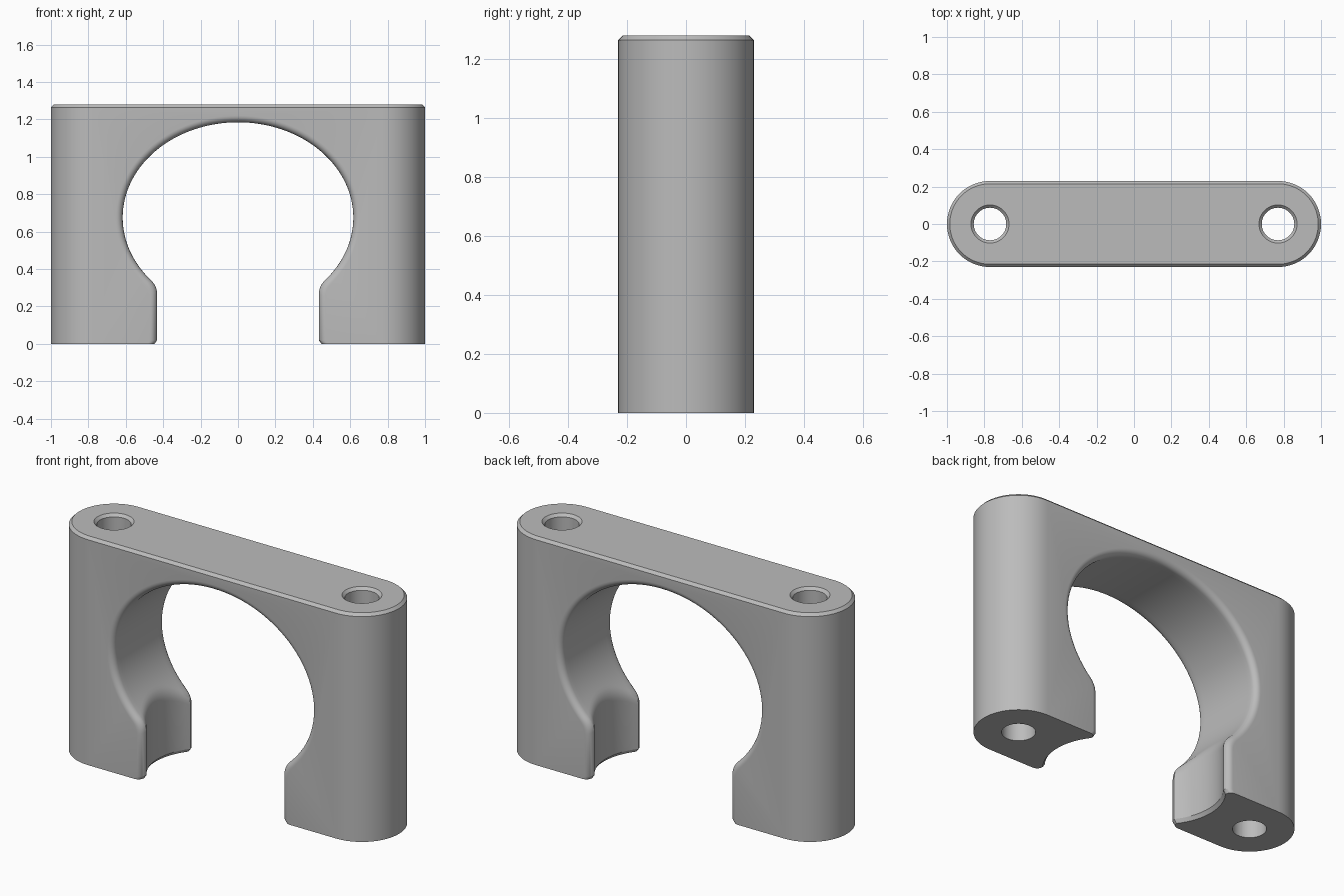
import bpy, bmesh
from math import sin, cos, pi, acos, sqrt

old = bpy.data.objects.get("Cube")
if old:
    bpy.data.objects.remove(old, do_unlink=True)

HALF = 0.23              # half depth, also the radius of the rounded ends
TOP = 1.28
BOLT_X = 1 - HALF
FILLET = 0.035

grey = bpy.data.materials.new("plain grey")
grey.use_nodes = True
grey.diffuse_color = (0.5, 0.5, 0.5, 1)
grey.node_tree.nodes["Principled BSDF"].inputs["Base Color"].default_value = (0.5, 0.5, 0.5, 1)


def loft(name, rings):
    """Closed solid through rings that share one point count."""
    bm = bmesh.new()
    loops = [[bm.verts.new(p) for p in ring] for ring in rings]
    n = len(loops[0])
    for a, b in zip(loops, loops[1:]):
        for i in range(n):
            j = (i + 1) % n
            bm.faces.new((a[i], a[j], b[j], b[i]))
    bm.faces.new(loops[0])
    bm.faces.new(loops[-1])
    bmesh.ops.recalc_face_normals(bm, faces=bm.faces)
    mesh = bpy.data.meshes.new(name)
    bm.to_mesh(mesh)
    bm.free()
    mesh.materials.append(grey)
    obj = bpy.data.objects.new(name, mesh)
    bpy.context.collection.objects.link(obj)
    return obj


def stadium(r, z, steps=32):
    pts = []
    for side, start in ((1, -pi / 2), (-1, pi / 2)):
        for i in range(steps + 1):
            t = start + pi * i / steps
            pts.append((side * BOLT_X + r * cos(t), r * sin(t), z))
    return pts


def circle(x, r, z, n=48):
    return [(x + r * cos(2 * pi * i / n), r * sin(2 * pi * i / n), z) for i in range(n)]


def keyhole(y):
    """Outline of the opening at one depth: neck below, oval bore above."""
    flat = HALF - FILLET
    edge = min(max(abs(y) - flat, 0), FILLET)
    grow = FILLET - sqrt(FILLET ** 2 - edge ** 2)
    # the neck walls are hollowed between their front and back edges
    inner = min(abs(y), flat)
    neck = 0.432 + grow + sqrt(0.32 ** 2 - inner ** 2) - sqrt(0.32 ** 2 - flat ** 2)
    a, b, zc = 0.617 + grow, 0.51 + grow, 0.675
    t0 = -acos(neck / a)
    zj = zc + b * sin(t0)
    t1 = t0 + 0.09
    end = (a * cos(t1), zc + b * sin(t1))
    half = [(neck + 0.015, -0.1), (neck + 0.015, 0), (neck, 0.02)]
    for i in range(7):                       # rounded shoulder
        u = i / 6
        w = ((1 - u) ** 2, 2 * u * (1 - u), u * u)
        half.append((w[0] * neck + w[1] * neck + w[2] * end[0],
                     w[0] * (zj - 0.045) + w[1] * zj + w[2] * end[1]))
    for i in range(1, 41):                   # oval bore
        t = t1 + (pi / 2 - t1) * i / 40
        half.append((a * cos(t), zc + b * sin(t)))
    outline = half + [(-x, z) for x, z in reversed(half[:-1])]
    return [(x, y, z) for x, z in outline]


# Clamp block with chamfered top rim
body = loft("clamp_body", [stadium(HALF, 0), stadium(HALF, TOP - 0.015),
                           stadium(HALF - 0.015, TOP)])

# Opening cutter with rounded front and back edges
flat = HALF - FILLET
steps = [flat * i / 8 for i in range(9)]
steps += [flat + FILLET * sin(pi / 2 * i / 6) for i in range(1, 7)] + [HALF + 0.1]
depths = [-y for y in reversed(steps[1:])] + steps
cutters = [loft("opening_cutter", [keyhole(y) for y in depths])]

# Bolt holes with a chamfered mouth
for side in (-1, 1):
    x = side * BOLT_X
    cutters.append(loft("bolt_hole_cutter", [
        circle(x, 0.087, -0.1), circle(x, 0.087, TOP - 0.015),
        circle(x, 0.102, TOP), circle(x, 0.102, TOP + 0.1)]))

bpy.context.view_layer.objects.active = body
for cutter in cutters:
    mod = body.modifiers.new("cut", "BOOLEAN")
    mod.operation = "DIFFERENCE"
    mod.solver = "EXACT"
    mod.object = cutter
    bpy.ops.object.modifier_apply(modifier=mod.name)
    bpy.data.objects.remove(cutter, do_unlink=True)

bpy.ops.object.select_all(action="DESELECT")
body.select_set(True)
bpy.ops.object.shade_smooth_by_angle(angle=pi / 6)
